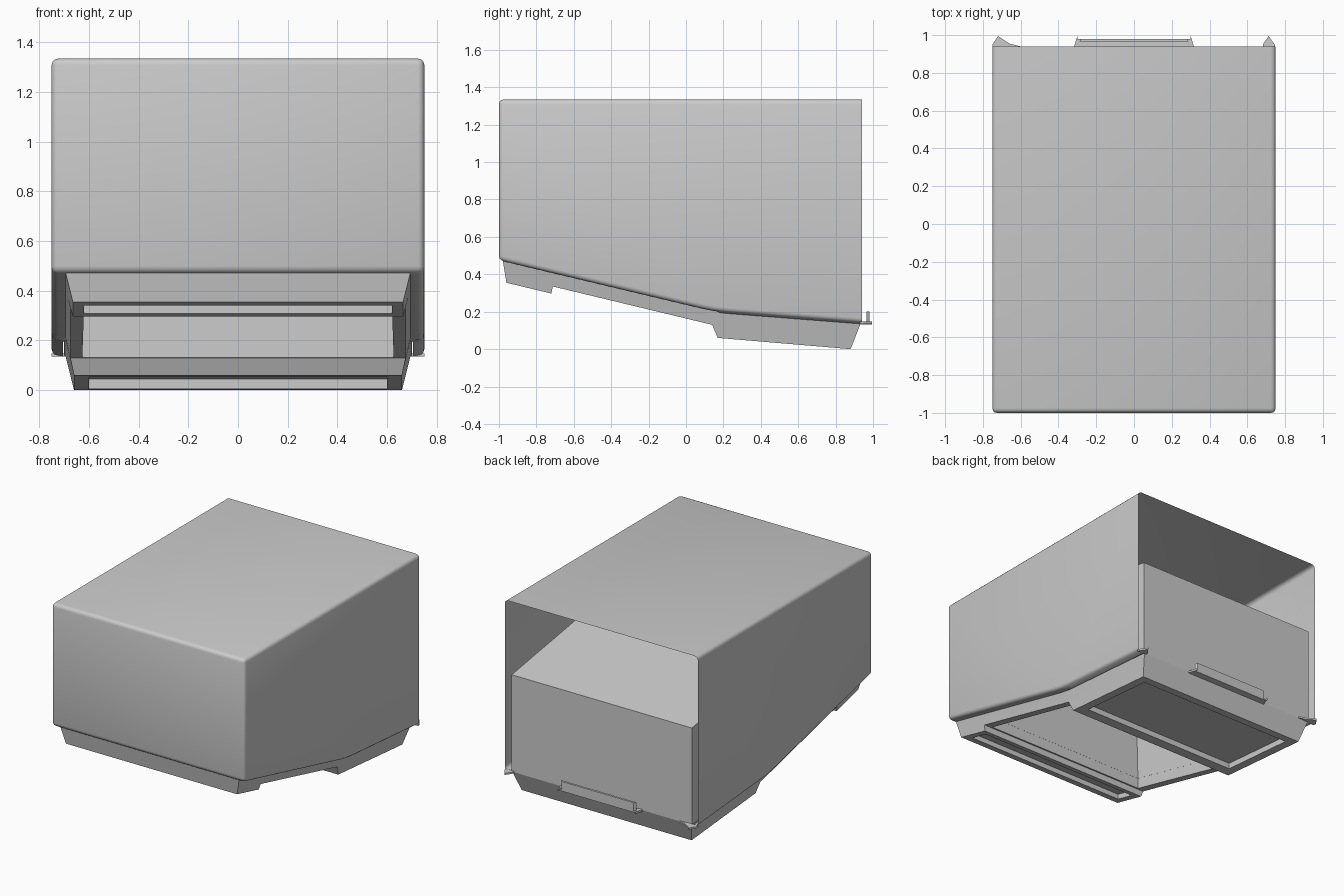
import bpy, bmesh, math

if "Cube" in bpy.data.objects:
    bpy.data.objects.remove(bpy.data.objects["Cube"])

grey = bpy.data.materials.new("light_grey_plastic")
grey.diffuse_color = (0.6, 0.6, 0.6, 1)
grey.use_nodes = True
grey.node_tree.nodes["Principled BSDF"].inputs["Base Color"].default_value = grey.diffuse_color


def finish(name, bm, recalc=True):
    if recalc:
        bmesh.ops.recalc_face_normals(bm, faces=bm.faces[:])
    me = bpy.data.meshes.new(name)
    bm.to_mesh(me)
    bm.free()
    me.materials.append(grey)
    ob = bpy.data.objects.new(name, me)
    bpy.context.collection.objects.link(ob)
    return ob


def activate(ob):
    bpy.ops.object.select_all(action='DESELECT')
    ob.select_set(True)
    bpy.context.view_layer.objects.active = ob


def smooth(ob):
    activate(ob)
    bpy.ops.object.shade_smooth_by_angle(angle=math.radians(35))


def loft(rings):
    """Closed solid through rings with equal point counts."""
    bm = bmesh.new()
    rows = [[bm.verts.new(p) for p in r] for r in rings]
    n = len(rows[0])
    for a, b in zip(rows, rows[1:]):
        for i in range(n):
            j = (i + 1) % n
            bm.faces.new((a[i], a[j], b[j], b[i]))
    bm.faces.new(rows[0])
    bm.faces.new(rows[-1][::-1])
    bmesh.ops.recalc_face_normals(bm, faces=bm.faces[:])
    return bm


def side_prism(profile, w):
    """(y, z) outline extruded from x = -w to x = w."""
    return loft([[(x, y, z) for y, z in profile] for x in (-w, w)])


def flat_prism(outline, z0, z1):
    """(x, y) outline extruded from z0 to z1."""
    return loft([[(x, y, z) for x, y in outline] for z in (z0, z1)])


def cut(ob, cutter):
    m = ob.modifiers.new("cut", 'BOOLEAN')
    m.operation = 'DIFFERENCE'
    m.solver = 'EXACT'
    m.object = cutter
    activate(ob)
    bpy.ops.object.modifier_apply(modifier=m.name)


# Outer cover: open at the back, rounded edges, narrow flange underneath
bm = side_prism([(-1, 1.335), (0.94, 1.335), (0.94, 0.14), (0.22, 0.196),
                 (0.15, 0.204), (0.08, 0.218), (-1, 0.475)], 0.75)
back = [f for f in bm.faces if f.normal.y > 0.9]
bmesh.ops.delete(bm, geom=back, context='FACES_ONLY')
edges = [e for e in bm.edges
         if len(e.link_faces) == 2 and e.calc_face_angle() > math.radians(30)]
bmesh.ops.bevel(bm, geom=edges, offset=0.025, segments=3, profile=0.5,
                affect='EDGES')
bm.normal_update()
under = [f for f in bm.faces if f.normal.z < -0.95]
bmesh.ops.inset_region(bm, faces=under, thickness=0.035, depth=0,
                       use_boundary=False, use_even_offset=True)
bmesh.ops.delete(bm, geom=[f for f in under if f.is_valid], context='FACES')
smooth(finish("outer_cover", bm, recalc=False))

# Inner body with sloping top, seen through the open back
body = finish("inner_body", side_prism(
    [(-0.95, 1.12), (0.935, 0.82), (0.935, 0.14), (0.15, 0.207),
     (0.08, 0.22), (-0.95, 0.465)], 0.70))

# Base: front pad, side rails and rear pad, tapering downward
stations = [  # top y, top z, bottom y, bottom z, bottom half width
    (-0.98, 0.475, -0.96, 0.355, 0.665),
    (-0.73, 0.412, -0.72, 0.297, 0.665),
    (-0.70, 0.405, -0.712, 0.335, 0.675),
    (0.08, 0.22, 0.14, 0.13, 0.675),
    (0.15, 0.207, 0.17, 0.06, 0.66),
    (0.935, 0.14, 0.88, 0.0, 0.66)]
base = finish("base", loft(
    [[(-0.695, ty, tz), (0.695, ty, tz), (w, by, bz), (-w, by, bz)]
     for ty, tz, by, bz, w in stations]))

# Deep opening between the pads
opening = finish("opening_cutter", loft(
    [[(-w, y0, z), (w, y0, z), (w, y1, z), (-w, y1, z)]
     for z, w, y0, y1 in ((0.04, 0.63, -0.70, 0.132), (0.9, 0.60, -0.69, 0.137))]))

# Shallow recesses under the front and rear pads


def recess(name, y0, z0, y1, z1, w, depth):
    return finish(name, side_prism([(y0, z0 - 0.05), (y1, z1 - 0.05),
                                    (y1, z1 + depth), (y0, z0 + depth)], w))


front_recess = recess("front_recess_cutter", -0.90, 0.341, -0.765, 0.309, 0.62, 0.035)
rear_recess = recess("rear_recess_cutter", 0.25, 0.053, 0.82, 0.005, 0.60, 0.04)

cut(body, opening)
for c in (opening, front_recess, rear_recess):
    cut(base, c)
for c in (opening, front_recess, rear_recess):
    bpy.data.objects.remove(c)
smooth(base)

# Rear latch: shelf, end ears and upright lip
finish("latch_shelf", flat_prism(
    [(-0.32, 0.93), (0.32, 0.93), (0.295, 0.98), (-0.295, 0.98)], 0.132, 0.142))
finish("latch_lip", flat_prism(
    [(-0.29, 0.965), (0.29, 0.965), (0.28, 0.98), (-0.28, 0.98)], 0.135, 0.20))
for s, side in ((-1, "left"), (1, "right")):
    finish("latch_ear_" + side, flat_prism(
        [(s * 0.29, 0.93), (s * 0.32, 0.93), (s * 0.30, 0.995)], 0.132, 0.145))

# Pointed tabs at the rear lower corners of the cover
finish("corner_tab_left", flat_prism(
    [(-0.75, 0.93), (-0.60, 0.94), (-0.66, 0.955), (-0.72, 0.995), (-0.75, 0.95)],
    0.135, 0.147))
finish("corner_tab_right", flat_prism(
    [(0.68, 0.93), (0.75, 0.93), (0.745, 0.95), (0.713, 0.995), (0.685, 0.955)],
    0.135, 0.147))
